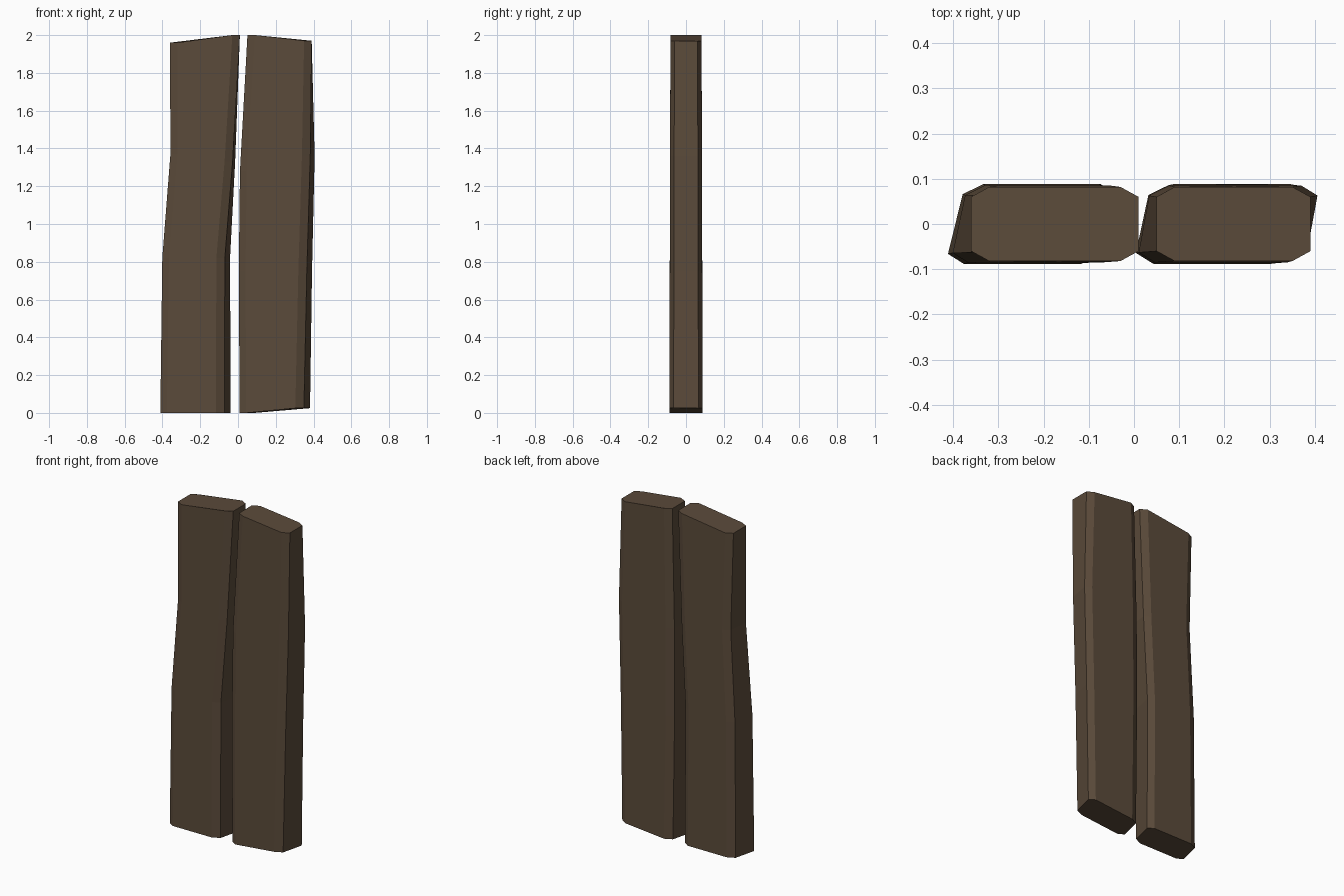
import bpy, bmesh

if "Cube" in bpy.data.objects:
    bpy.data.objects.remove(bpy.data.objects["Cube"])

wood = bpy.data.materials.new("dark_wood")
wood.diffuse_color = (0.105, 0.07, 0.043, 1)
wood.use_nodes = True
wood.node_tree.nodes["Principled BSDF"].inputs["Base Color"].default_value = wood.diffuse_color


def section(x0, x1, shear, zl, zr, half):
    """Chamfered rectangle, sheared in x along y, tilted from zl to zr."""
    cx, cy = 0.04, 0.022
    a = [(x0, -half + cy), (x0 + cx, -half), (x1 - cx, -half), (x1, -half + cy),
         (x1, half - cy), (x1 - cx, half), (x0 + cx, half), (x0, half - cy)]
    pts = []
    for x, y in a:
        t = min(1, max(0, (x - x0 - cx) / (x1 - x0 - 2 * cx)))
        pts.append((x + shear * y / 0.065, y, zl + (zr - zl) * t))
    return pts


def plank(name, rings):
    bm = bmesh.new()
    loops = [[bm.verts.new(p) for p in section(*r)] for r in rings]
    for a, b in zip(loops, loops[1:]):
        for i in range(8):
            j = (i + 1) % 8
            bm.faces.new((a[i], a[j], b[j], b[i]))
    bm.faces.new(loops[0][::-1])
    bm.faces.new(loops[-1])
    me = bpy.data.meshes.new(name)
    bm.to_mesh(me)
    bm.free()
    me.materials.append(wood)
    bpy.context.collection.objects.link(bpy.data.objects.new(name, me))


# each ring: min x, max x, shear, left z, right z, half thickness
plank("left_plank", [
    (-0.395, -0.055, 0.016, 0.0, 0.0, 0.088),
    (-0.387, -0.056, 0.014, 0.82, 0.82, 0.086),
    (-0.351, -0.022, 0.007, 1.37, 1.33, 0.085),
    (-0.360, 0.010, 0.0, 1.96, 2.0, 0.082)])
plank("right_plank", [
    (0.025, 0.365, 0.016, 0.0, 0.025, 0.088),
    (0.018, 0.378, 0.014, 0.75, 0.75, 0.086),
    (0.022, 0.394, 0.012, 1.28, 1.36, 0.085),
    (0.050, 0.390, 0.0, 2.0, 1.97, 0.082)])
